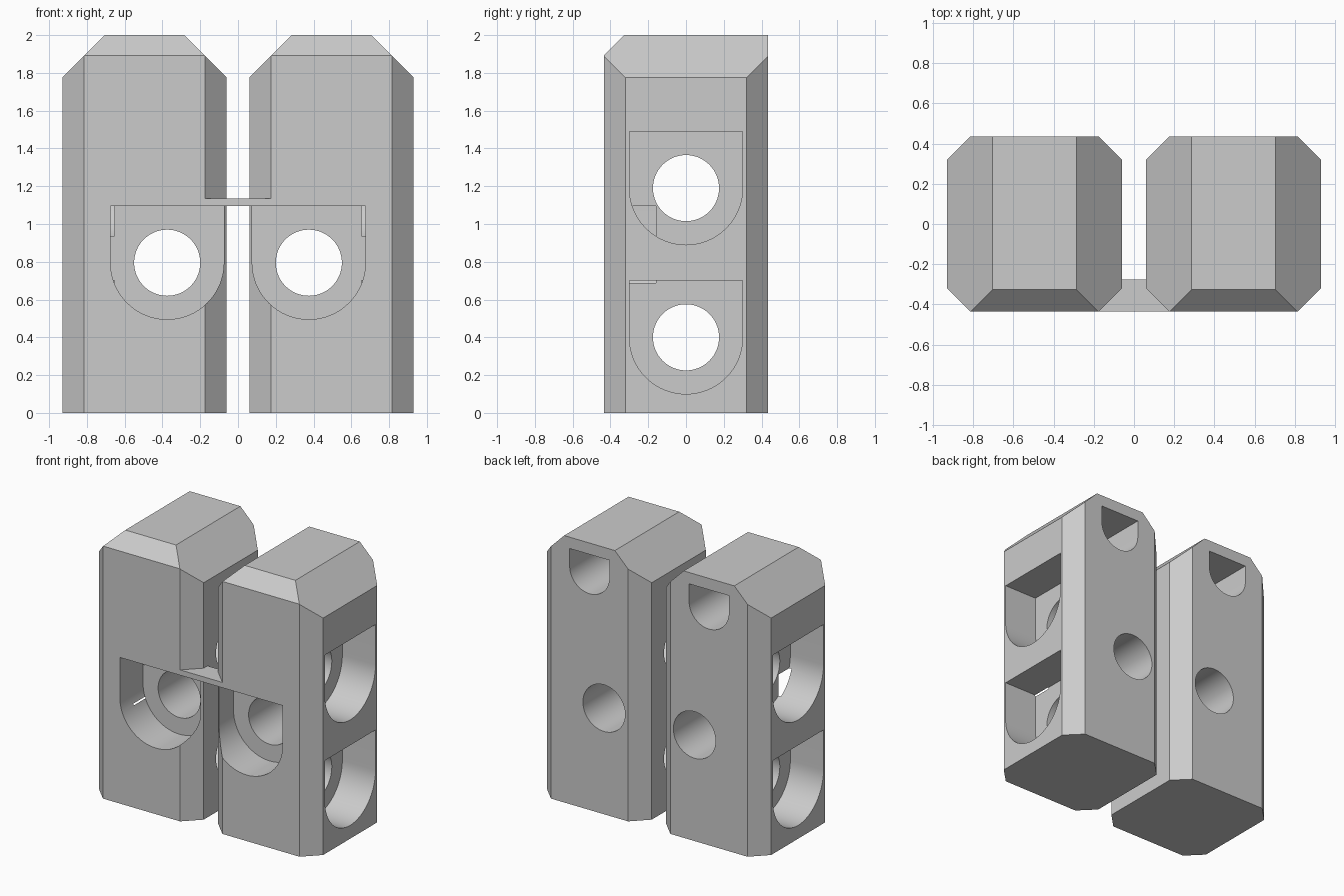
import bpy, bmesh, math
from mathutils import Vector, Matrix

if "Cube" in bpy.data.objects:
    bpy.data.objects.remove(bpy.data.objects["Cube"], do_unlink=True)

grey = bpy.data.materials.new("plain grey")
grey.use_nodes = True
colour = (0.6, 0.6, 0.6, 1)
grey.diffuse_color = colour
grey.node_tree.nodes["Principled BSDF"].inputs["Base Color"].default_value = colour

CX, HW, HD, BEVEL = 0.495, 0.435, 0.435, 0.115   # block centre, half sizes, corner chamfer


def make_object(name, bm):
    bmesh.ops.recalc_face_normals(bm, faces=bm.faces)
    mesh = bpy.data.meshes.new(name)
    bm.to_mesh(mesh)
    bm.free()
    mesh.materials.append(grey)
    obj = bpy.data.objects.new(name, mesh)
    bpy.context.collection.objects.link(obj)
    return obj


def extrude(outline, vector):
    """Prism from a closed outline of 3D points."""
    bm = bmesh.new()
    face = bm.faces.new([bm.verts.new(p) for p in outline])
    moved = bmesh.ops.extrude_face_region(bm, geom=[face])["geom"]
    bmesh.ops.translate(bm, vec=vector, verts=[v for v in moved if isinstance(v, bmesh.types.BMVert)])
    return bm


def arc(radius, start, end, steps):
    angles = [start + (end - start) * i / steps for i in range(steps + 1)]
    return [(radius * math.cos(a), radius * math.sin(a)) for a in angles]


def cutter(profile, axis, across, z, start, end):
    """Prism along x or y, with its profile centred at (across, z)."""
    if axis == "x":
        points = [(start, across + u, z + v) for u, v in profile]
        vector = Vector((end - start, 0, 0))
    else:
        points = [(across + u, start, z + v) for u, v in profile]
        vector = Vector((0, end - start, 0))
    return make_object("cutter", extrude(points, vector))


def u_shape(radius, height):
    return arc(radius, math.pi, 2 * math.pi, 32) + [(radius, height), (-radius, height)]


def bore():
    return arc(0.175, 0, 2 * math.pi, 64)[:-1]


# Block: chamfered column with sloped top edges at the sides and front
a, b = HW - BEVEL, HD - BEVEL
corners = [(HW, -b), (HW, b), (a, HD), (-a, HD), (-HW, b), (-HW, -b), (-a, -HD), (a, -HD)]
bm = extrude([(CX + x, y, 0) for x, y in corners], Vector((0, 0, 2)))
slopes = [((CX + 0.21, 0, 2), (1, 0, 1)), ((CX - 0.21, 0, 2), (-1, 0, 1)), ((CX, -0.327, 2), (0, -1, 1))]
for point, normal in slopes:
    cut = bmesh.ops.bisect_plane(bm, geom=bm.verts[:] + bm.edges[:] + bm.faces[:],
                                 plane_co=point, plane_no=normal, clear_outer=True)
    edges = [e for e in cut["geom_cut"] if isinstance(e, bmesh.types.BMEdge)]
    bmesh.ops.contextual_create(bm, geom=edges)
block = make_object("right_block", bm)
block.name = "left_block"

# Screw holes and recesses
cutters = [
    cutter(u_shape(0.3, 0.3), "y", 0.375, 0.795, -0.6, -0.16),
    cutter(bore(), "y", 0.375, 0.795, -0.7, 0.7),
    cutter(u_shape(0.165, 0.13), "y", CX, 1.785, -0.165, 0.6),
]
for z in (0.4, 1.19):
    cutters.append(cutter(u_shape(0.3, 0.3), "x", 0, z, 0.655, 1.1))
    cutters.append(cutter(bore(), "x", 0, z, -0.1, 1.2))
for c in cutters:
    c.hide_render = True
    mod = block.modifiers.new("cut", "BOOLEAN")
    mod.operation, mod.solver, mod.object = "DIFFERENCE", "EXACT", c

bpy.context.view_layer.update()
carved = bpy.data.meshes.new_from_object(block.evaluated_get(bpy.context.evaluated_depsgraph_get()))
block.modifiers.clear()
block.data = carved
for c in cutters:
    bpy.data.objects.remove(c, do_unlink=True)

# Mirrored second block
bm = bmesh.new()
bm.from_mesh(carved)
bmesh.ops.transform(bm, matrix=Matrix.Scale(-1, 4, (1, 0, 0)), verts=bm.verts)
bmesh.ops.reverse_faces(bm, faces=bm.faces)
other = make_object("right_block", bm)

# Thin bridge joining the blocks
bm = bmesh.new()
bmesh.ops.create_cube(bm, size=1)
bmesh.ops.scale(bm, vec=(0.35, 0.16, 0.04), verts=bm.verts)
bmesh.ops.translate(bm, vec=(0, -0.355, 1.115), verts=bm.verts)
make_object("bridge", bm)

# Smooth bores, sharp edges
bpy.ops.object.select_all(action="DESELECT")
for obj in (block, other):
    obj.select_set(True)
bpy.context.view_layer.objects.active = block
bpy.ops.object.shade_smooth_by_angle(angle=math.radians(30))
